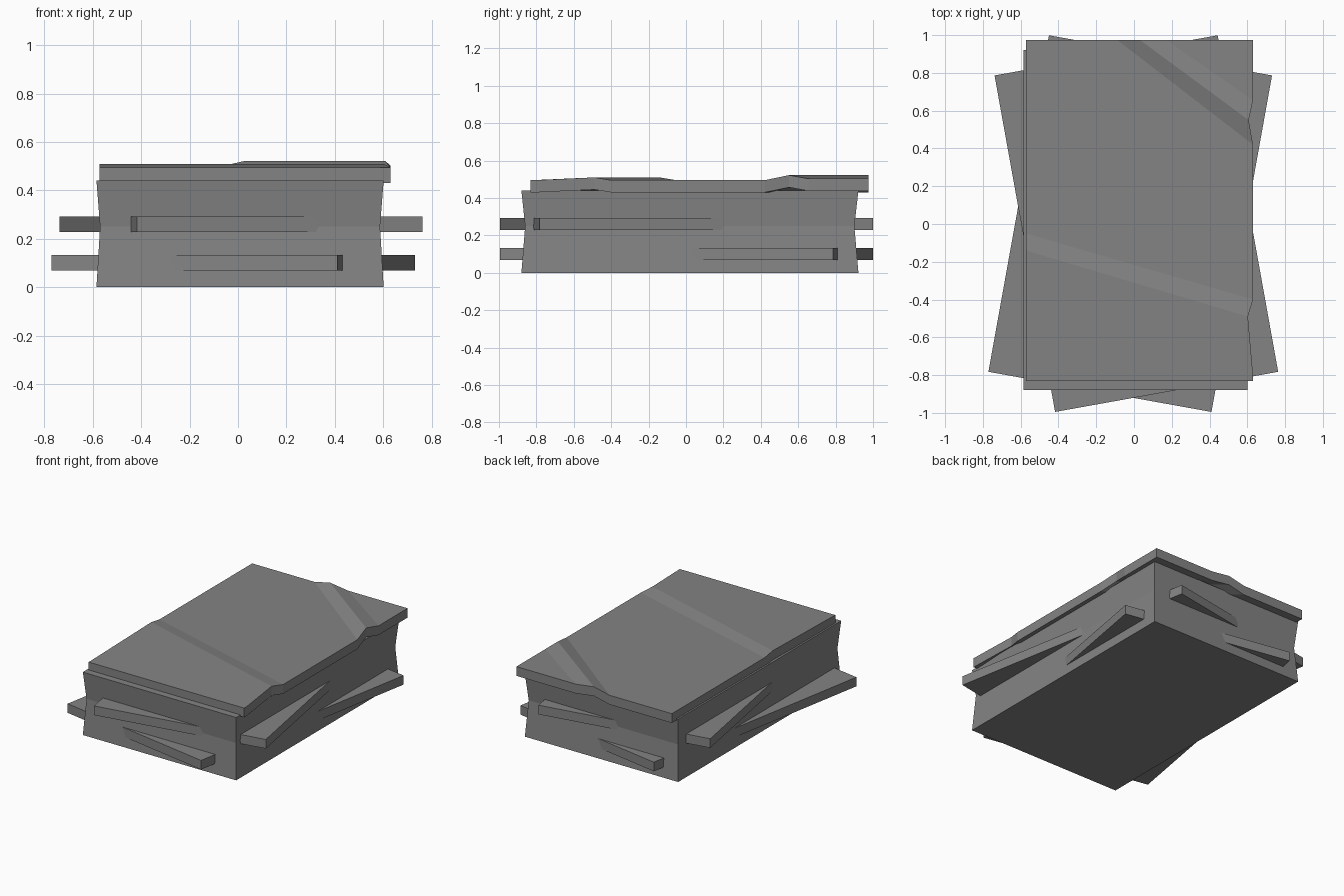
import bpy, math

if "Cube" in bpy.data.objects:
    bpy.data.objects.remove(bpy.data.objects["Cube"])

grey = bpy.data.materials.new("mid grey")
grey.diffuse_color = (0.23, 0.23, 0.23, 1)
grey.use_nodes = True
grey.node_tree.nodes["Principled BSDF"].inputs["Base Color"].default_value = grey.diffuse_color


def make(name, verts, faces):
    mesh = bpy.data.meshes.new(name)
    mesh.from_pydata(verts, [], faces)
    mesh.materials.append(grey)
    obj = bpy.data.objects.new(name, mesh)
    bpy.context.collection.objects.link(obj)
    return obj


def loft(name, rings):
    """Solid from stacked four-cornered rings."""
    n = len(rings)
    faces = [(3, 2, 1, 0), tuple(range(4 * n - 4, 4 * n))]
    for r in range(n - 1):
        for i in range(4):
            j = (i + 1) % 4
            faces.append((4 * r + i, 4 * r + j, 4 * r + 4 + j, 4 * r + 4 + i))
    return make(name, [v for ring in rings for v in ring], faces)


def rect(x0, x1, y0, y1, z):
    return [(x0, y0, z), (x1, y0, z), (x1, y1, z), (x0, y1, z)]


# Main block, pinched at the waist
loft("stack_body", [rect(-.585, .602, -.88, .922, 0),
                    rect(-.57, .587, -.86, .9, .25),
                    rect(-.585, .602, -.88, .922, .44)])

# Two loose slabs twisted opposite ways
for name, cx, angle, z in (("lower_slab", -.02, -10.2, .068),
                           ("upper_slab", .0125, 10.2, .228)):
    slab = loft(name, [rect(-.6, .6, -.905, .905, 0), rect(-.6, .6, -.905, .905, .064)])
    slab.location = (cx, .002, z)
    slab.rotation_euler.z = math.radians(angle)

# Creased cover sheet: plan points (x, y, crease height)
P = [(-.573, -.832, 0), (.63, -.832, 0), (.63, -.8, 0),
     (.603, -.49, .015), (-.573, -.14, .015),          # front crease
     (.63, -.4, 0), (-.573, -.05, 0),
     (.63, .42, 0), (-.09, .975, 0), (-.573, .975, 0),
     (.607, .55, .027), (.03, .975, .027),             # corner crease
     (.63, .655, .008), (.17, .975, .008), (.63, .975, .008)]
panels = [(0, 1, 2, 3, 4), (4, 3, 5, 6), (6, 5, 7, 8, 9),
          (7, 10, 11, 8), (10, 12, 13, 11), (12, 14, 13)]
rim = [0, 1, 2, 3, 5, 7, 10, 12, 14, 13, 11, 8, 9, 6, 4]
n = len(P)
verts = [(x, y, .43 + h) for x, y, h in P] + [(x, y, .495 + h) for x, y, h in P]
faces = [tuple(reversed(p)) for p in panels] + [tuple(i + n for i in p) for p in panels]
faces += [(a, b, b + n, a + n) for a, b in zip(rim, rim[1:] + rim[:1])]
make("creased_cover", verts, faces)
